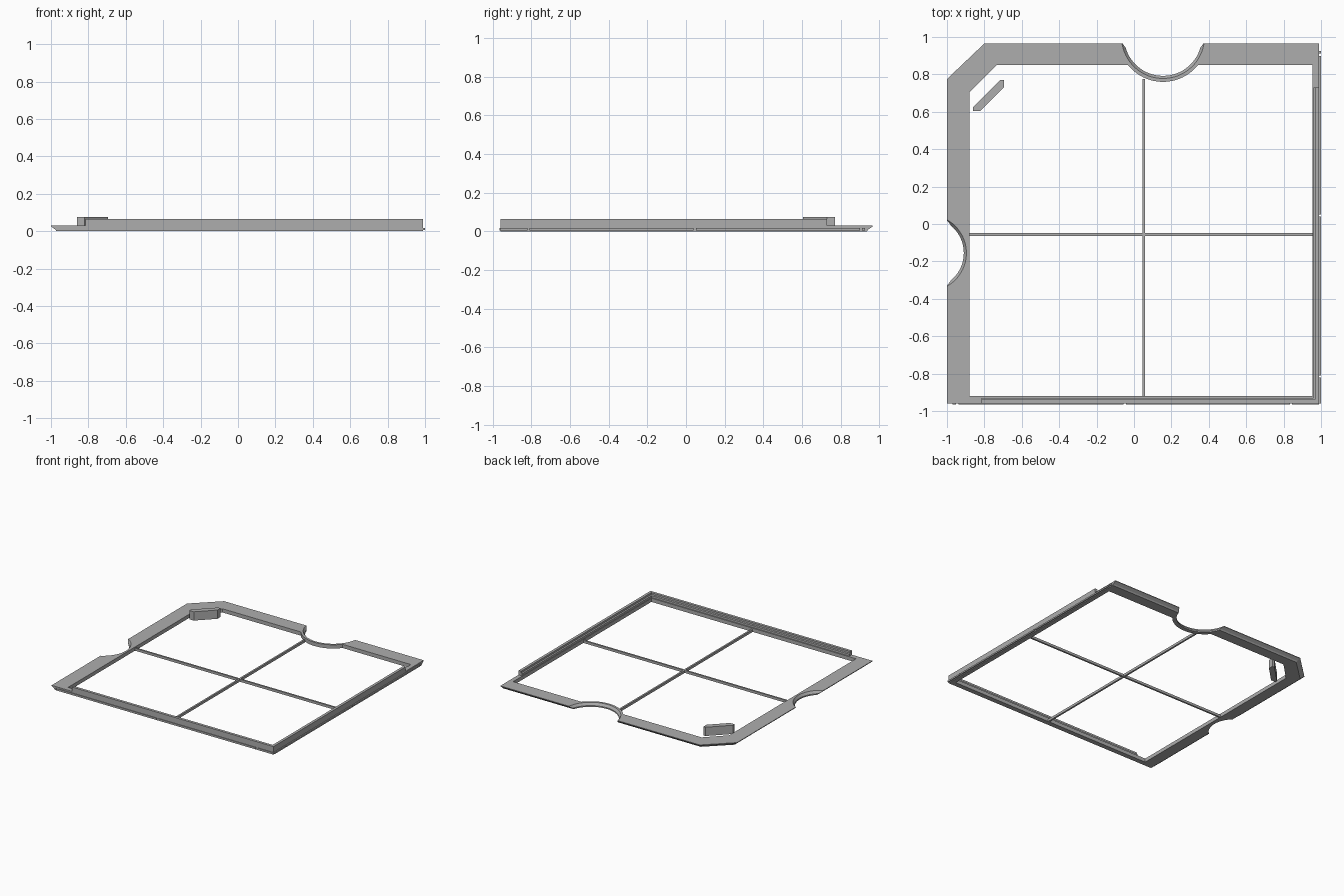
import bpy, bmesh, math

cube = bpy.data.objects.get("Cube")
if cube:
    bpy.data.objects.remove(cube)

grey = bpy.data.materials.new("plain grey")
grey.use_nodes = True
COLOUR = (0.42, 0.42, 0.42, 1)
grey.diffuse_color = COLOUR
grey.node_tree.nodes["Principled BSDF"].inputs["Base Color"].default_value = COLOUR


def loft(name, rings):
    """Solid through matching point rings, capped at both ends."""
    bm = bmesh.new()
    loops = [[bm.verts.new(p) for p in ring] for ring in rings]
    n = len(loops[0])
    for a, b in zip(loops, loops[1:]):
        for i in range(n):
            bm.faces.new((a[i], a[(i + 1) % n], b[(i + 1) % n], b[i]))
    bm.faces.new(loops[0][::-1])
    bm.faces.new(loops[-1])
    bmesh.ops.recalc_face_normals(bm, faces=bm.faces)
    mesh = bpy.data.meshes.new(name)
    bm.to_mesh(mesh)
    bm.free()
    mesh.materials.append(grey)
    ob = bpy.data.objects.new(name, mesh)
    bpy.context.collection.objects.link(ob)
    return ob


def prism(name, outline, z0, z1):
    return loft(name, [[(x, y, z) for x, y in outline] for z in (z0, z1)])


def box(name, x0, x1, y0, y1, z0, z1):
    return prism(name, [(x0, y0), (x1, y0), (x1, y1), (x0, y1)], z0, z1)


def arc(cx, cy, r, start, end, steps):
    angles = [math.radians(start + (end - start) * i / steps) for i in range(steps + 1)]
    return [(cx + r * math.cos(a), cy + r * math.sin(a)) for a in angles]


def boolean(target, tool, operation):
    mod = target.modifiers.new(operation.title(), "BOOLEAN")
    mod.operation = operation
    mod.solver = "EXACT"
    mod.object = tool
    tool.hide_render = True
    bpy.context.view_layer.objects.active = target
    bpy.ops.object.modifier_apply(modifier=mod.name)
    bpy.data.objects.remove(tool)


TOP = 0.03       # flat frame height
RAIL = 0.065     # raised rail height


def outer(inset, z):
    """Outline whose left, back and corner edges are drawn in by the inset."""
    left, back, d = -1 + inset, 0.965 - inset, inset * 0.41
    return [(left, -0.96, z), (0.99, -0.96, z), (0.99, back, z),
            (-0.80 + d, back, z), (left, 0.775 - d, z)]


# Flat frame with an undercut on the left, back and cut corner
frame = loft("frame", [outer(0.03, 0), outer(0.022, 0.01), outer(0, 0.025), outer(0, TOP)])
opening = [(-0.88, -0.92), (0.955, -0.92), (0.955, 0.85), (-0.735, 0.85), (-0.88, 0.705)]
boolean(frame, prism("opening_cutter", opening, -0.1, 0.1), "DIFFERENCE")

# Back notch keeps a curved rim where it reaches into the opening
boolean(frame, prism("notch_rim", arc(0.155, 1.0, 0.24, 205, 335, 36), 0, TOP), "UNION")
for cx, cy, r in ((0.155, 1.0, 0.208), (-1.10, -0.155, 0.19)):
    rings = [[(x, y, z) for x, y in arc(cx, cy, r + grow, 0, 355, 71)]
             for z, grow in ((-0.05, 0), (0.01, 0), (TOP, 0.014), (0.1, 0.014))]
    boolean(frame, loft("notch_cutter", rings), "DIFFERENCE")

# Raised stepped rails: (distance from outer face, height)
step = [(0, TOP), (0, RAIL), (0.022, RAIL), (0.022, 0.05), (0.031, 0.046), (0.031, TOP)]
loft("right_rail", [[(0.99 - d, y, z) for d, z in step] for y in (-0.96, 0.73)])
loft("front_rail", [[(x, -0.96 + d, z) for d, z in step] for x in (-0.815, 0.99)])

# Thin ridges along the outer faces, broken by small gaps
GAP = 0.006


def runs(start, stops, end):
    edges = [start] + [e for s in stops for e in (s - GAP, s + GAP)] + [end]
    return zip(edges[::2], edges[1::2])


for a, b in runs(-0.96, (-0.815, 0.045, 0.905), 0.925):
    box("right_ridge", 0.988, 1.0, a, b, 0.006, 0.018)
for a, b in runs(-0.97, (-0.945, -0.05, 0.84), 0.99):
    box("front_ridge", a, b, -0.965, -0.958, 0.006, 0.018)

# Cross bars
box("long_bar", 0.046, 0.060, -0.925, 0.775, 0, 0.02)
box("cross_bar", -0.885, 0.96, -0.063, -0.049, 0, 0.02)

# Diagonal corner tab
tab = [(-0.86, 0.605), (-0.82, 0.605), (-0.695, 0.73), (-0.695, 0.77),
       (-0.715, 0.77), (-0.86, 0.625)]
prism("corner_tab", tab, 0.005, 0.076)
